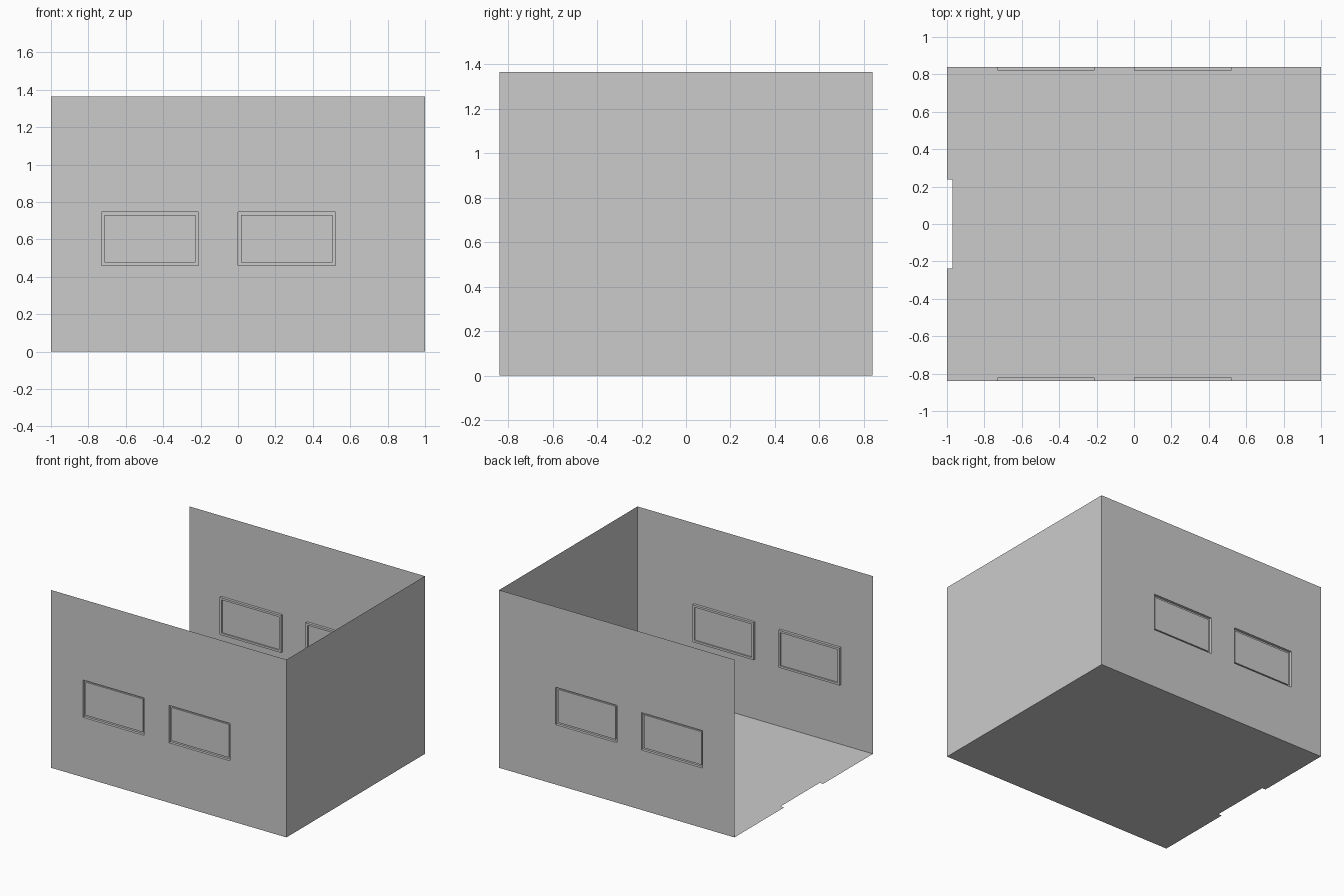
import bpy, bmesh

if "Cube" in bpy.data.objects:
    bpy.data.objects.remove(bpy.data.objects["Cube"])

HX, HY, H = 1.0, 0.84, 1.365          # half length, half width, wall height
Z0, Z1 = 0.46, 0.747                  # window sill and head
WINDOWS = [(-0.73, -0.21), (0.0, 0.52)]
RIM, DEPTH, PANE = 0.016, 0.02, 0.01  # frame width, frame depth, pane depth


def finish(bm, name):
    bmesh.ops.remove_doubles(bm, verts=bm.verts, dist=1e-5)
    bmesh.ops.recalc_face_normals(bm, faces=bm.faces)
    mesh = bpy.data.meshes.new(name)
    bm.to_mesh(mesh)
    bm.free()
    obj = bpy.data.objects.new(name, mesh)
    bpy.context.collection.objects.link(obj)
    return obj


def sheet(name, points):
    bm = bmesh.new()
    bm.faces.new([bm.verts.new(p) for p in points])
    return finish(bm, name)


def rect(bm, x0, x1, z0, z1, y):
    return [bm.verts.new(p) for p in ((x0, y, z0), (x1, y, z0), (x1, y, z1), (x0, y, z1))]


def side_wall(name, s):
    # flat wall with two openings, everything welded afterwards
    bm = bmesh.new()
    xs = [-HX] + [x for w in WINDOWS for x in w] + [HX]
    zs = [0, Z0, Z1, H]
    for i in range(len(xs) - 1):
        for j in range(3):
            if not (j == 1 and i % 2 == 1):
                bm.faces.new(rect(bm, xs[i], xs[i + 1], zs[j], zs[j + 1], s * HY))
    # frames pushed inwards, panes set back inside them
    for x0, x1 in WINDOWS:
        inner = (x0 + RIM, x1 - RIM, Z0 + RIM, Z1 - RIM)
        loops = [rect(bm, x0, x1, Z0, Z1, s * HY),
                 rect(bm, x0, x1, Z0, Z1, s * (HY - DEPTH)),
                 rect(bm, *inner, s * (HY - DEPTH)),
                 rect(bm, *inner, s * (HY - PANE))]
        for a, b in zip(loops, loops[1:]):
            for k in range(4):
                n = (k + 1) % 4
                bm.faces.new((a[k], a[n], b[n], b[k]))
        bm.faces.new(loops[-1])
    return finish(bm, name)


# long walls with windows
side_wall("front_wall", -1)
side_wall("back_wall", 1)

# closed end wall
sheet("end_wall", [(HX, -HY, 0), (HX, HY, 0), (HX, HY, H), (HX, -HY, H)])

# floor with doorway notch at the open end
N, NX = 0.237, -0.97
sheet("floor", [(-HX, -HY, 0), (-HX, -N, 0), (NX, -N, 0), (NX, N, 0),
                (-HX, N, 0), (-HX, HY, 0), (HX, HY, 0), (HX, -HY, 0)])
